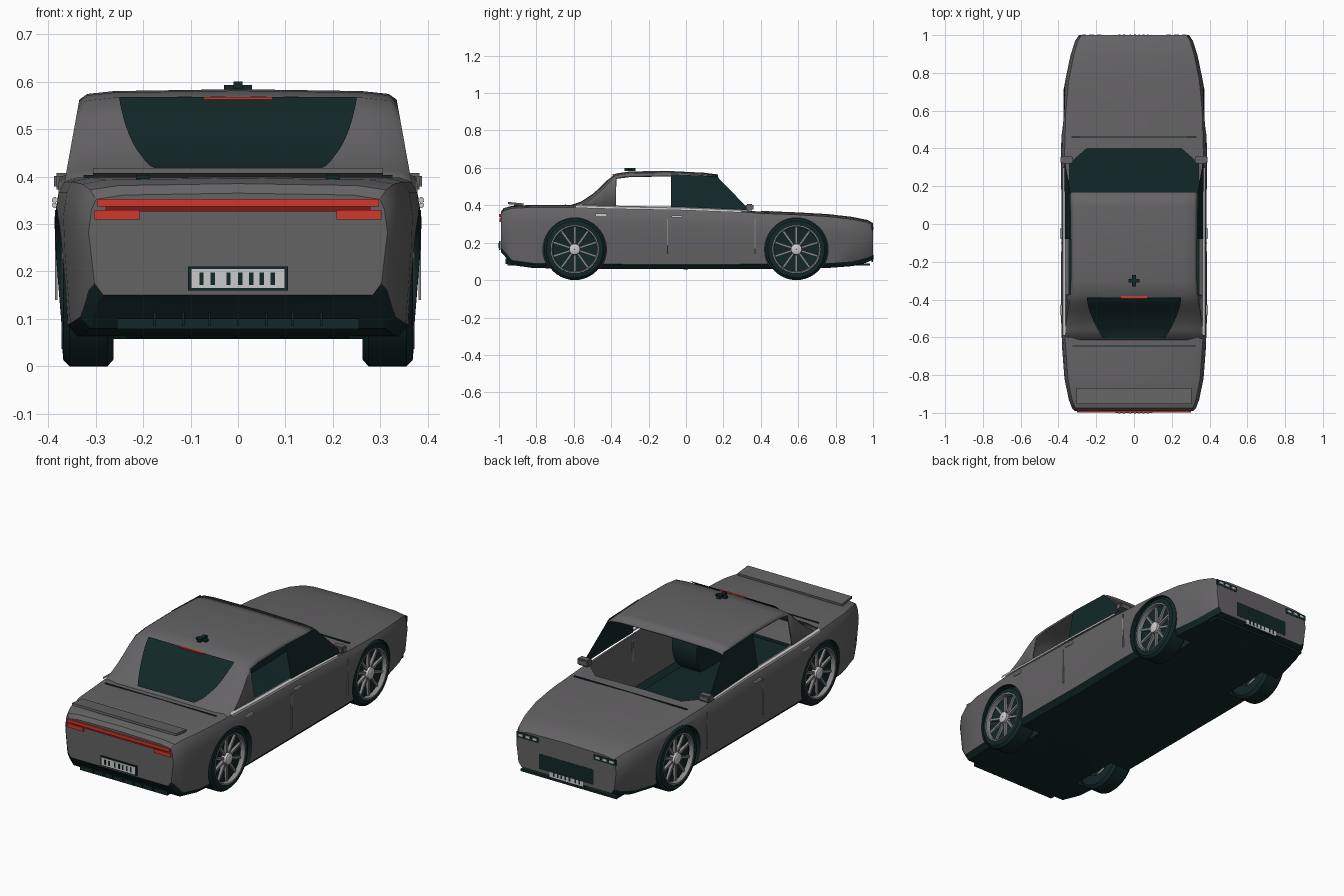
import bpy, bmesh, math
from mathutils import Vector

cube = bpy.data.objects.get("Cube")
if cube:
    bpy.data.objects.remove(cube)


def material(name, rgb):
    m = bpy.data.materials.new(name)
    m.use_nodes = True
    m.diffuse_color = (*rgb, 1)
    m.node_tree.nodes["Principled BSDF"].inputs["Base Color"].default_value = (*rgb, 1)
    return m


PAINT = material("grey paint", (0.13, 0.125, 0.13))
DARK = material("dark teal", (0.006, 0.02, 0.02))
RED = material("lamp red", (0.65, 0.04, 0.025))
DEEP = material("deep red", (0.18, 0.012, 0.012))
SILVER = material("silver", (0.6, 0.6, 0.6))
SEAM = material("seam grey", (0.25, 0.25, 0.25))


def finish(name, bm, *mats, smooth=False):
    bmesh.ops.recalc_face_normals(bm, faces=bm.faces)
    mesh = bpy.data.meshes.new(name)
    bm.to_mesh(mesh)
    bm.free()
    ob = bpy.data.objects.new(name, mesh)
    bpy.context.collection.objects.link(ob)
    for m in mats:
        mesh.materials.append(m)
    if smooth:
        shade(ob)
    return ob


def select(ob):
    bpy.ops.object.select_all(action='DESELECT')
    ob.select_set(True)
    bpy.context.view_layer.objects.active = ob


def shade(ob):
    select(ob)
    bpy.ops.object.shade_smooth_by_angle(angle=math.radians(32))


def loft(bm, rows, ring=False, keep=lambda i, j: True):
    vs = [[bm.verts.new(p) for p in r] for r in rows]
    n = len(rows[0])
    for i in range(len(rows) - 1):
        for j in range(n if ring else n - 1):
            if keep(i, j):
                k = (j + 1) % n
                bm.faces.new((vs[i][j], vs[i][k], vs[i + 1][k], vs[i + 1][j]))
    return vs


def box(name, c, size, mat, tilt=0.0, bevel=0.0):
    bm = bmesh.new()
    bmesh.ops.create_cube(bm, size=1)
    bmesh.ops.scale(bm, vec=size, verts=bm.verts)
    if bevel:
        bmesh.ops.bevel(bm, geom=bm.edges[:], offset=bevel, segments=2, affect='EDGES')
    ob = finish(name, bm, mat)
    ob.location = c
    ob.rotation_euler.x = tilt
    return ob


def lathe(bm, profile, centre, steps=40):
    # profile of (x, radius) spun about the axle
    rows = []
    for i in range(steps):
        a = 2 * math.pi * i / steps
        rows.append([Vector(centre) + Vector((x, r * math.cos(a), r * math.sin(a))) for x, r in profile])
    return loft(bm, rows + rows[:1])


# Body shell: y, half width, top height, bottom height, opening half width
STATIONS = [
    (-.99, .315, .365, .15, .24), (-.975, .328, .385, .135, .25), (-.93, .345, .397, .08, .28),
    (-.82, .368, .402, .065, .31), (-.6, .385, .402, .06, .34), (-.38, .387, .395, .06, .345),
    (0, .384, .388, .058, .345), (.32, .386, .376, .06, .342), (.4, .386, .37, .06, .25),
    (.6, .38, .362, .06, .25), (.76, .364, .353, .065, .25), (.89, .337, .338, .075, .25),
    (.97, .312, .322, .095, .23), (1, .292, .305, .11, .22)]
bm = bmesh.new()
rows = []
for y, w, t, b, c in STATIONS:
    half = [(0, t), (c, t - .004), (.95 * w, t - .013), (.98 * w, t - .035), (w, t - .085),
            (.99 * w, .5 * t + .5 * b), (.96 * w, b + .025), (.9 * w, b), (0, b)]
    rows.append([(x, y, z) for x, z in half] + [(-x, y, z) for x, z in half[-2:0:-1]])
rings = loft(bm, rows, ring=True)
bm.faces.new(rings[0])
bm.faces.new(rings[-1])
body = finish("body_shell", bm, PAINT, DARK)
for p in body.data.polygons:
    if p.normal.z < -.35:
        p.material_index = 1

# Wheel wells
WHEELS = [(s, y) for s in (-1, 1) for y in (-.595, .59)]
bm = bmesh.new()
for s, y in WHEELS:
    lathe(bm, [(s * .235, .0001), (s * .235, .17), (s * .5, .17), (s * .5, .0001)], (0, y, .163))
bmesh.ops.remove_doubles(bm, verts=bm.verts, dist=.0005)
wells = finish("wheel_well_cutter", bm, PAINT, DARK)
for p in wells.data.polygons:
    p.material_index = 1
wells.hide_render = True
mod = body.modifiers.new("wells", 'BOOLEAN')
mod.operation = 'DIFFERENCE'
mod.object = wells
mod.solver = 'EXACT'
select(body)
bpy.ops.object.modifier_apply(modifier=mod.name)
bpy.data.objects.remove(wells)

# Open the cabin
bm = bmesh.new()
bm.from_mesh(body.data)
hole = []
for f in bm.faces:
    c = f.calc_center_median()
    if f.normal.z > .9 and c.z > .34 and -.38 < c.y < .4 and abs(c.x) < .25:
        hole.append(f)
bmesh.ops.delete(bm, geom=hole, context='FACES')
bm.to_mesh(body.data)
bm.free()
shade(body)

# Roof and rear pillars
ROOF = [(.17, .565), (.1, .574), (-.1, .584), (-.3, .581), (-.375, .57), (-.42, .535),
        (-.46, .495), (-.5, .46), (-.56, .42), (-.63, .397)]


def roof_z(y):
    for (a, za), (b, zb) in zip(ROOF, ROOF[1:]):
        if a >= y >= b:
            return za + (zb - za) * (a - y) / (a - b)
    return ROOF[-1][1]


def side_x(z):
    return .367 - (z - .38) * .18


rows = []
for y, t in ROOF:
    e = max(t - .022, .381)
    w = side_x(e)
    half = [(0, t), (.78 * w, t - .004), (.95 * w, t - .01), (w, e), (.367, .378)]
    rows.append([(-x, y, z) for x, z in half[:0:-1]] + [(x, y, z) for x, z in half])
bm = bmesh.new()
loft(bm, rows, keep=lambda i, j: 0 < j < 7 or i >= 4)
roof = finish("roof", bm, PAINT, smooth=True)
mod = roof.modifiers.new("thickness", 'SOLIDIFY')
mod.thickness = .01

# Rear window
rows = []
for i in range(13):
    t = i / 12
    y = -.385 - .215 * t
    h = .25 - .085 * t ** 1.6
    rows.append([(h * k / 4, y - .003, roof_z(y) + .005) for k in range(-4, 5)])
bm = bmesh.new()
loft(bm, rows)
finish("rear_window", bm, DARK, smooth=True)

for s in (-1, 1):
    # Front side windows and sill trims
    bm = bmesh.new()
    quad = [(-.08, .38), (.34, .375), (.165, .555), (-.08, .565)]
    bm.faces.new([bm.verts.new((s * side_x(z), y, z)) for y, z in quad])
    finish("front_side_window", bm, DARK)
    bm = bmesh.new()
    loft(bm, [[(s * .362, y, z + .006), (s * .376, y, z), (s * .378, y, z - .012)]
              for y, z in [(-.59, .398), (-.38, .392), (0, .385), (.3, .373)]])
    finish("sill_trim", bm, SILVER)
    # Mirrors, handles and door seams
    box("door_mirror", (s * .355, .34, .39), (.066, .04, .035), PAINT, bevel=.006)
    for y, z in ((-.455, .355), (-.05, .345)):
        box("door_handle", (s * .386, y, z - .005), (.012, .058, .013), SILVER, bevel=.003)
    for y in (-.1, .37):
        box("door_seam", (s * .383, y, .235), (.006, .005, .19), SEAM)
    # Tail lamps and headlights
    box("tail_lamp", (s * .255, -.99, .32), (.095, .016, .02), RED)
    box("headlight", (s * .225, .997, .277), (.13, .008, .03), DARK)
    for k in range(3):
        box("headlight_cell", (s * (.185 + .04 * k), 1, .277), (.024, .006, .012), SILVER)

# Rear light bar, brake lamp, spoiler
box("light_bar", (0, -.991, .345), (.595, .016, .016), RED)
box("light_bar_recess", (0, -.989, .331), (.56, .008, .012), DEEP)
box("high_brake_lamp", (0, -.388, .564), (.145, .012, .007), RED)
box("spoiler", (0, -.91, .408), (.61, .085, .012), PAINT, tilt=-.1)
for x in (-.2, .2):
    box("spoiler_mount", (x, -.9, .399), (.03, .04, .016), DARK)

# Number plates with plain bars
for end, z in ((-1, .185), (1, .122)):
    y = end * .995
    box("plate_frame", (0, y, z), (.21, .008, .05), DARK)
    box("plate", (0, y + end * .002, z), (.195, .008, .04), SILVER)
    for x in (-.077, -.053, -.02, .005, .028, .05, .073):
        box("plate_bar", (x, y + end * .003, z), (.009, .008, .026), DARK)

# Grille, splitter, diffuser
box("grille", (0, .998, .168), (.32, .006, .08), DARK)
box("front_splitter", (0, .94, .083), (.56, .085, .012), DARK)
box("diffuser", (0, -.93, .09), (.51, .05, .022), DARK)
for x in (-.175, -.115, -.06, 0, .06, .115, .175):
    box("diffuser_fin", (x, -.945, .1), (.005, .04, .03), DARK)

# Panel lines and aerial
box("bonnet_line", (0, .46, .366), (.66, .006, .006), DARK)
box("boot_line", (0, -.645, .4), (.65, .006, .006), DARK)
box("aerial_base", (0, -.3, .592), (.02, .06, .016), DARK)
box("aerial_cross", (0, -.3, .588), (.06, .02, .01), DARK)

# Wheels
for s, y in WHEELS:
    c = (0, y, .165)
    bm = bmesh.new()
    lathe(bm, [(s * x, r) for x, r in [(.262, .1), (.262, .15), (.275, .165), (.355, .165),
                                       (.368, .152), (.37, .128), (.345, .122), (.335, .001)]], c)
    finish("tyre", bm, DARK, smooth=True)
    bm = bmesh.new()
    lathe(bm, [(s * .35, .118), (s * .372, .122), (s * .372, .128), (s * .35, .13)], c)
    finish("rim", bm, SEAM, smooth=True)
    bm = bmesh.new()
    lathe(bm, [(s * .335, .03), (s * .366, .029), (s * .37, .022), (s * .37, .001)], c, 24)
    finish("hub_cap", bm, SILVER, smooth=True)
    for k in range(10):
        a = 2 * math.pi * k / 10
        spoke = box("spoke", (s * .347, y - .075 * math.sin(a), .165 + .075 * math.cos(a)),
                    (.016, .012, .09), SEAM, tilt=a)
